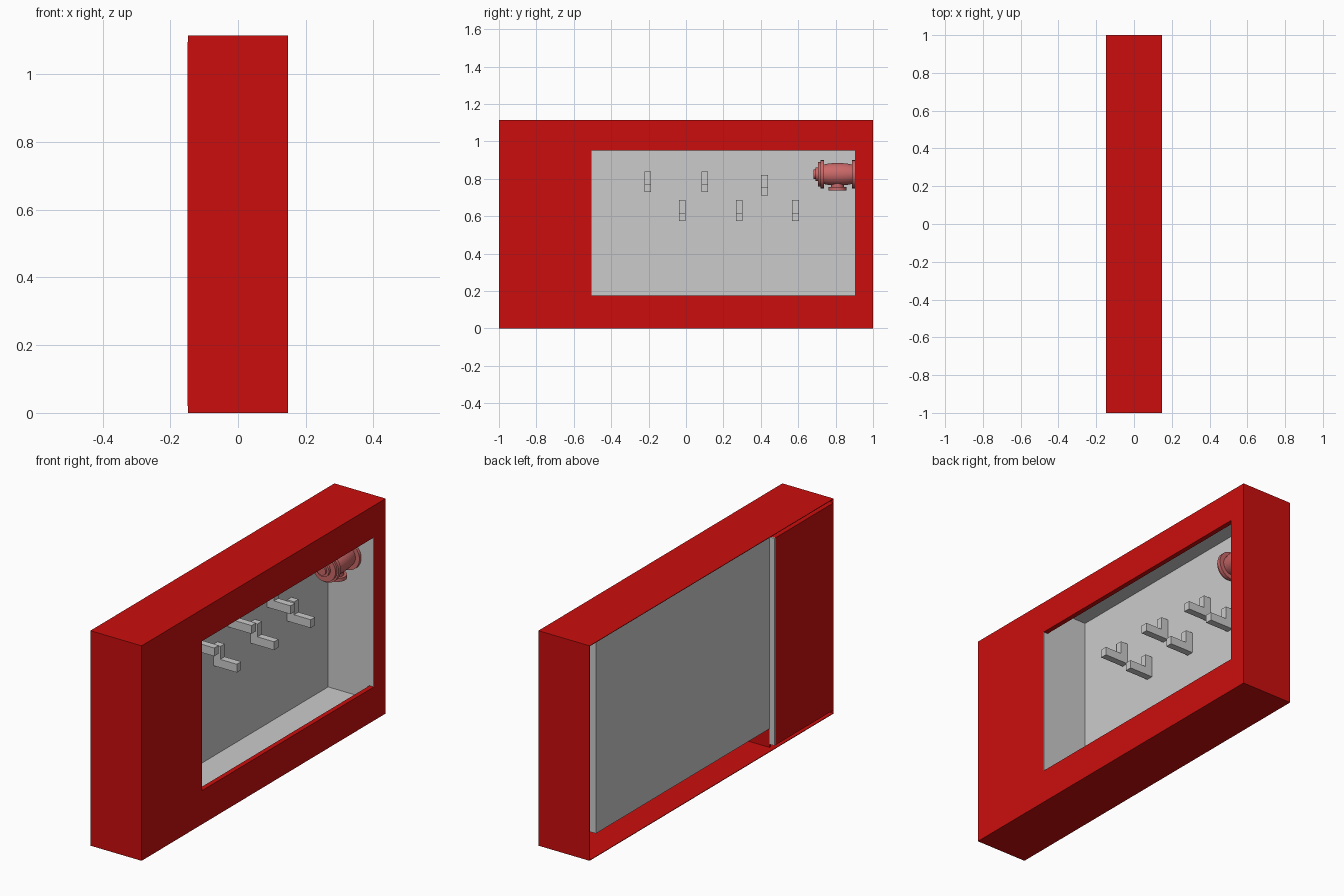
import bpy, bmesh, math
from mathutils import Matrix, Vector

if "Cube" in bpy.data.objects:
    bpy.data.objects.remove(bpy.data.objects["Cube"])


def material(name, color):
    m = bpy.data.materials.new(name)
    m.use_nodes = True
    m.diffuse_color = (*color, 1)
    m.node_tree.nodes["Principled BSDF"].inputs["Base Color"].default_value = (*color, 1)
    return m


RED = material("cabinet red", (0.6, 0.004, 0.004))
GREY = material("light grey", (0.6, 0.6, 0.6))
PINK = material("faded red", (0.6, 0.14, 0.14))


def add_box(bm, x, y, z):
    lo, hi = Vector((x[0], y[0], z[0])), Vector((x[1], y[1], z[1]))
    m = Matrix.Translation((lo + hi) / 2) @ Matrix.Diagonal((*(hi - lo), 1))
    return bmesh.ops.create_cube(bm, size=1, matrix=m)


def boxes(name, mat, *parts):
    bm = bmesh.new()
    for p in parts:
        add_box(bm, *p)
    return finish(name, bm, mat)


def finish(name, bm, mat):
    bmesh.ops.recalc_face_normals(bm, faces=bm.faces)
    me = bpy.data.meshes.new(name)
    bm.to_mesh(me)
    bm.free()
    me.materials.append(mat)
    ob = bpy.data.objects.new(name, me)
    bpy.context.collection.objects.link(ob)
    return ob


W, H, T = 0.147, 1.115, 0.003          # half depth, height, sheet thickness
Y0, Y1, Z0, Z1 = -0.507, 0.905, 0.175, 0.95   # window opening
PANEL = W - 0.025                      # inner face of the window panel
BACK = -0.12                           # rear face of the tray
full_x, full_y, full_z = (-W, W), (-1, 1), (0, H)

# Thin outer shell, open at the rear
boxes("cabinet_shell", RED,
      (full_x, full_y, (0, T)), (full_x, full_y, (H - T, H)),
      (full_x, (-1, -1 + T), full_z), (full_x, (1 - T, 1), full_z))

# Thick panel around the window
px = (PANEL, W)
boxes("window_panel", RED,
      (px, (-1, Y0), full_z), (px, (Y1, 1), full_z),
      (px, (Y0, Y1), (0, Z0)), (px, (Y0, Y1), (Z1, H)))

# Closed compartment beside the tray
boxes("side_compartment", RED,
      ((-W - 0.002, PANEL), (-0.998, -0.52), (0.02, H - 0.02)))
boxes("compartment_edge", GREY,
      ((-W - 0.002, BACK), (-0.52, -0.512), (0.02, H - 0.02)))
boxes("compartment_wall", RED, ((BACK, PANEL), (-0.52, -0.513), (T, H - T)))

# Open tray seen through the window
ZF, ZC, S = 0.1, 1.1, 0.005
tx = (BACK, PANEL)
boxes("tray", GREY,
      ((BACK, BACK + S), (Y0 - S, Y1 + S), (ZF, ZC)),
      (tx, (Y0, Y1), (ZF, ZF + S)), (tx, (Y0, Y1), (ZC - S, ZC)),
      (tx, (Y0 - S, Y0 + 0.002), (ZF, ZC)), (tx, (Y1 - 0.002, Y1 + S), (ZF, ZC)),
      ((BACK, W - 0.001), (Y0 - S, Y0 + 0.002), (Z0, Z1)),
      ((BACK, W - 0.001), (Y1 - 0.002, Y1 + S), (Z0, Z1)))

# L-shaped hooks in two staggered rows
hooks = [(-0.205, 0.73), (0.1, 0.73), (0.42, 0.71), (-0.02, 0.575), (0.285, 0.575), (0.585, 0.575)]
for i, (y, z) in enumerate(hooks):
    bm = bmesh.new()
    profile = [(-0.117, 0), (0.02, 0), (0.02, 0.043), (-0.075, 0.043), (-0.075, 0.11), (-0.117, 0.11)]
    face = bm.faces.new([bm.verts.new((x, y - 0.018, z + h)) for x, h in profile])
    ext = bmesh.ops.extrude_face_region(bm, geom=[face])["geom"]
    bmesh.ops.translate(bm, vec=(0, 0.036, 0), verts=[v for v in ext if isinstance(v, bmesh.types.BMVert)])
    finish(f"hook_{i + 1}", bm, GREY)


# Hose valve lying along y
def lathe(name, profile, origin, rot, steps=32):
    bm = bmesh.new()
    verts = [bm.verts.new((r, 0, h)) for h, r in profile]
    edges = [bm.edges.new(e) for e in zip(verts, verts[1:])]
    bmesh.ops.spin(bm, geom=verts + edges, cent=(0, 0, 0), axis=(0, 0, 1),
                   angle=math.tau, steps=steps, use_merge=True)
    bmesh.ops.remove_doubles(bm, verts=bm.verts, dist=0.0001)
    bm.transform(Matrix.Translation(origin) @ rot)
    ob = finish(name, bm, PINK)
    bpy.ops.object.select_all(action="DESELECT")
    ob.select_set(True)
    bpy.context.view_layer.objects.active = ob
    bpy.ops.object.shade_smooth_by_angle(angle=math.radians(35))


along_y = Matrix.Rotation(-math.pi / 2, 4, "X")
down = Matrix.Rotation(math.pi, 4, "X")
lathe("valve_body", [(0.682, 0), (0.682, 0.025), (0.692, 0.025), (0.692, 0.037), (0.705, 0.037),
                     (0.705, 0.066), (0.718, 0.066), (0.718, 0.075), (0.737, 0.075), (0.737, 0.052),
                     (0.765, 0.058), (0.81, 0.061), (0.855, 0.058), (0.888, 0.052),
                     (0.888, 0.075), (0.915, 0.075), (0.915, 0)], (0, 0, 0.824), along_y)
lathe("valve_outlet", [(0, 0), (0, 0.034), (0.068, 0.034), (0.068, 0.048), (0.086, 0.048), (0.086, 0)],
      (0, 0.81, 0.824), down)
